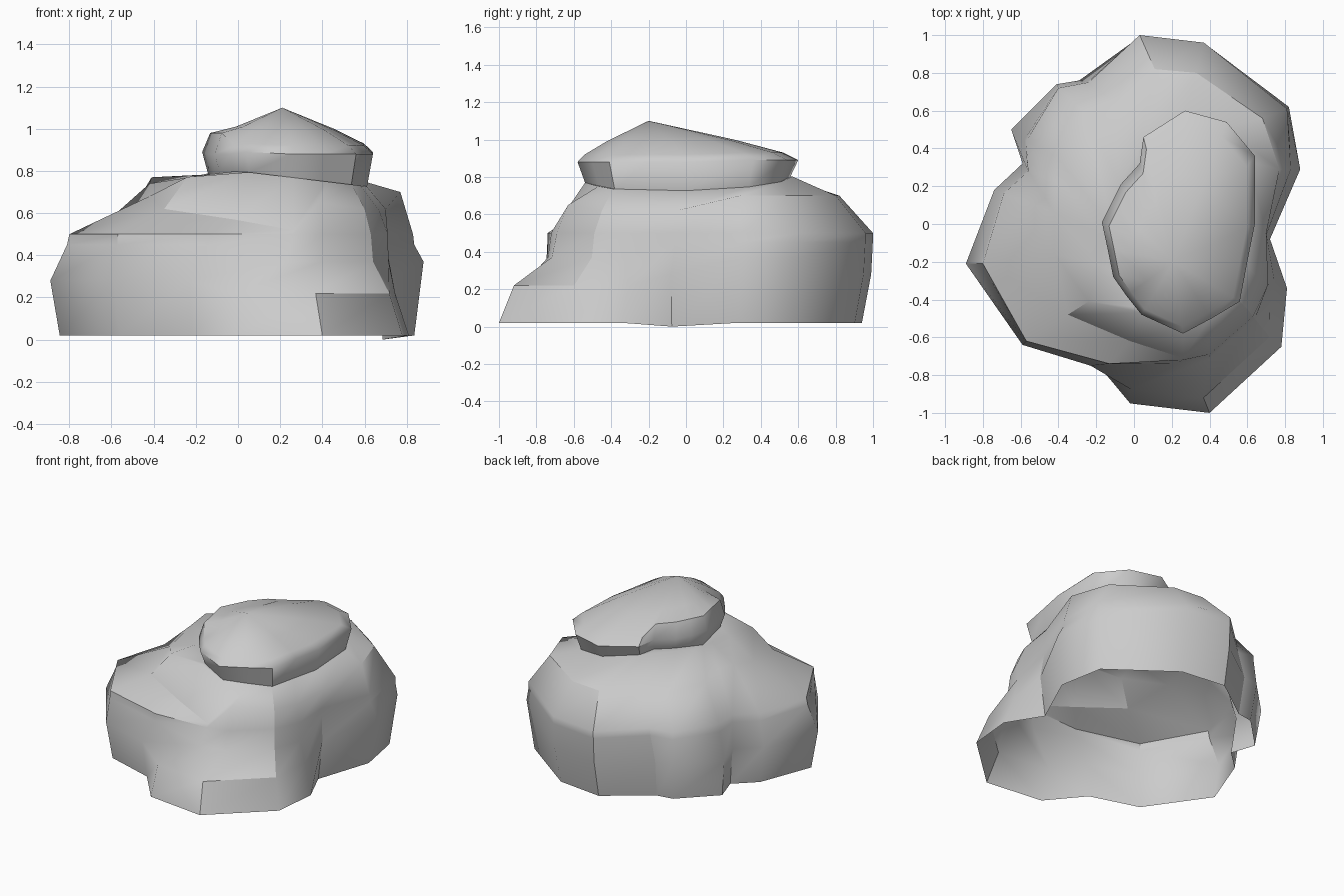
import bpy
import bmesh
import math
from mathutils import Vector

default_cube = bpy.data.objects.get("Cube")
if default_cube:
    bpy.data.objects.remove(default_cube, do_unlink=True)

# One plain grey stone material
stone_grey = bpy.data.materials.new("stone_grey")
stone_grey.use_nodes = True
colour = (0.6, 0.6, 0.6, 1.0)
stone_grey.diffuse_color = colour
shader = next(n for n in stone_grey.node_tree.nodes if n.type == 'BSDF_PRINCIPLED')
shader.inputs["Base Color"].default_value = colour
shader.inputs["Roughness"].default_value = 0.9


def loft_stone(name, rings, peak, ledges, ribs):
    """Skin matching rings from the ground up to a peak, open underneath.

    ledges: hard edges along a ring, as (ring name, first column, last column)
    ribs: hard edges up the side, as (column, lowest ring, highest ring)
    """
    bm = bmesh.new()
    loops = [[bm.verts.new(point) for point in ring] for ring in rings.values()]
    level_of = {ring_name: level for level, ring_name in enumerate(rings)}
    count = len(loops[0])
    for lower, upper in zip(loops, loops[1:]):
        for i in range(count):
            j = (i + 1) % count
            bm.faces.new((lower[i], lower[j], upper[j], upper[i]))
    tip = bm.verts.new(peak)
    for i in range(count):
        bm.faces.new((loops[-1][i], loops[-1][(i + 1) % count], tip))
    for ring_name, first, last in ledges:
        loop = loops[level_of[ring_name]]
        for i in range(first, last):
            bm.edges.get((loop[i % count], loop[(i + 1) % count])).smooth = False
    for column, low, high in ribs:
        for level in range(level_of[low], level_of[high]):
            ends = loops[level][column], loops[level + 1][column]
            bm.edges.get(ends).smooth = False
    mesh = bpy.data.meshes.new(name)
    bm.to_mesh(mesh)
    bm.free()
    mesh.materials.append(stone_grey)
    stone = bpy.data.objects.new(name, mesh)
    bpy.context.scene.collection.objects.link(stone)
    bpy.ops.object.select_all(action='DESELECT')
    stone.select_set(True)
    bpy.context.view_layer.objects.active = stone
    bpy.ops.object.shade_smooth_by_angle(angle=math.radians(58))


def in_units(points):
    """Points are written in hundredths of a unit."""
    return [Vector(p) / 100 for p in points]


def is_toe(p):
    """The front right foot flares out at the ground instead of bulging."""
    return p.x > -0.1 and p.y < -0.3


def collar_height(p):
    return 0.8 - 0.12 * abs(p.x) + 0.06 * max(0, p.y)


# Plan outlines of the mound, counter-clockwise from the front toe
outline = in_units([
    (40, -100), (78, -65), (81, -34), (72, -8), (88, 29), (82, 62),
    (37, 95), (3, 99), (-29, 76), (-41, 74), (-65, 50), (-59, 32),
    (-74, 18), (-89, -21), (-59, -64), (-23, -75), (-2, -95)])
shoulder = in_units([
    (40, -69), (63, -49), (71, -32), (70, -6), (83, 29), (81, 61),
    (37, 96), (3, 100), (-24, 75), (-40, 72), (-57, 44), (-56, 28),
    (-69, 16), (-80, -21), (-57, -62), (-13, -74), (26, -72)])
crown = in_units([
    (39, -63, 65), (60, -45, 62), (67, -30, 61), (70, -5, 62), (77, 29, 70),
    (68, 56, 70), (33, 80, 70), (11, 82, 70), (-10, 64, 70), (-27, 60, 70),
    (-41, 36, 72), (-41, 22, 77), (-42, 6, 74), (-42, -16, 68),
    (-35, -48, 62), (-2, -62, 57), (26, -71, 52)])
collar = in_units([
    (42, -47), (54, -39), (58, -20), (61, 0), (61, 33), (47, 51),
    (27, 57), (8, 46), (2, 38), (-8, 22), (-14, 10), (-15, 2),
    (-16, -6), (-18, -22), (-24, -41), (5, -47), (26, -54)])

rings = {name: [] for name in ("foot", "belly", "waist", "shoulder", "crown",
                               "collar", "neck", "rim", "brow", "upper")}

# Mound, with a shelf cut across its front
for p, s in zip(outline, shoulder):
    toe = is_toe(p)
    crease = p.x > 0.7 and abs(p.y) < 0.1
    bump = p.x > 0.8 and p.y > 0
    foot = p if toe else p * 0.95
    belly = p * 0.92 if toe else p
    waist = belly.lerp(s, 0.88)
    rings["foot"].append((foot.x, foot.y, 0 if crease else 0.02))
    rings["belly"].append((belly.x, belly.y, 0.22 if toe else 0.37 if bump else 0.28))
    rings["waist"].append((waist.x, waist.y, 0.37 if toe else 0.45))
rings["shoulder"] = [(p.x, p.y, 0.5) for p in shoulder]
rings["crown"] = crown
rings["collar"] = [(p.x, p.y, collar_height(p)) for p in collar]

# Overhanging cap: a leaning slab with a low peak, grown from the collar
rings["rim"] = in_units([
    (41, -50, 88), (56, -41, 88), (60, -20, 88), (64, 0, 88), (64, 36, 89),
    (49, 54, 89), (27, 60, 89), (5, 46, 89), (3, 32, 89), (-7, 21, 88),
    (-12, 11, 88), (-17, 1, 89), (-14, -13, 88), (-11, -28, 88),
    (-4, -38, 88), (4, -48, 89), (26, -58, 88)])
peak = Vector((0.21, -0.2, 1.1))
middle = Vector((0.24, 0.0, 0.0))
for p in rings["rim"]:
    neck = middle + (p - middle) * 0.93
    rings["neck"].append((neck.x, neck.y, collar_height(neck)))
    # The left side stands up as a steep wall, the rest slopes in
    steep = p.x < 0.035 and p.y > -0.3
    brow = p.lerp(peak, 0.1)
    brow.z = 0.98 if steep else p.z + 0.04
    rings["brow"].append(brow)
    upper = p.lerp(peak, 0.42)
    upper.z = max(upper.z + 0.02, brow.z + 0.03)
    rings["upper"].append(upper)

loft_stone("stacked_rock", rings, peak,
           ledges=[("belly", 0, 1), ("shoulder", 13, 16), ("crown", 14, 16),
                   ("crown", 4, 7), ("neck", 0, 17), ("rim", 15, 18),
                   ("rim", 5, 8), ("brow", 8, 14)],
           ribs=[(0, "foot", "belly"), (1, "belly", "collar"),
                 (3, "foot", "waist"), (7, "foot", "crown"),
                 (8, "foot", "shoulder"), (13, "belly", "shoulder"),
                 (14, "waist", "shoulder"), (14, "crown", "collar"),
                 (1, "neck", "rim"), (7, "neck", "brow")])
